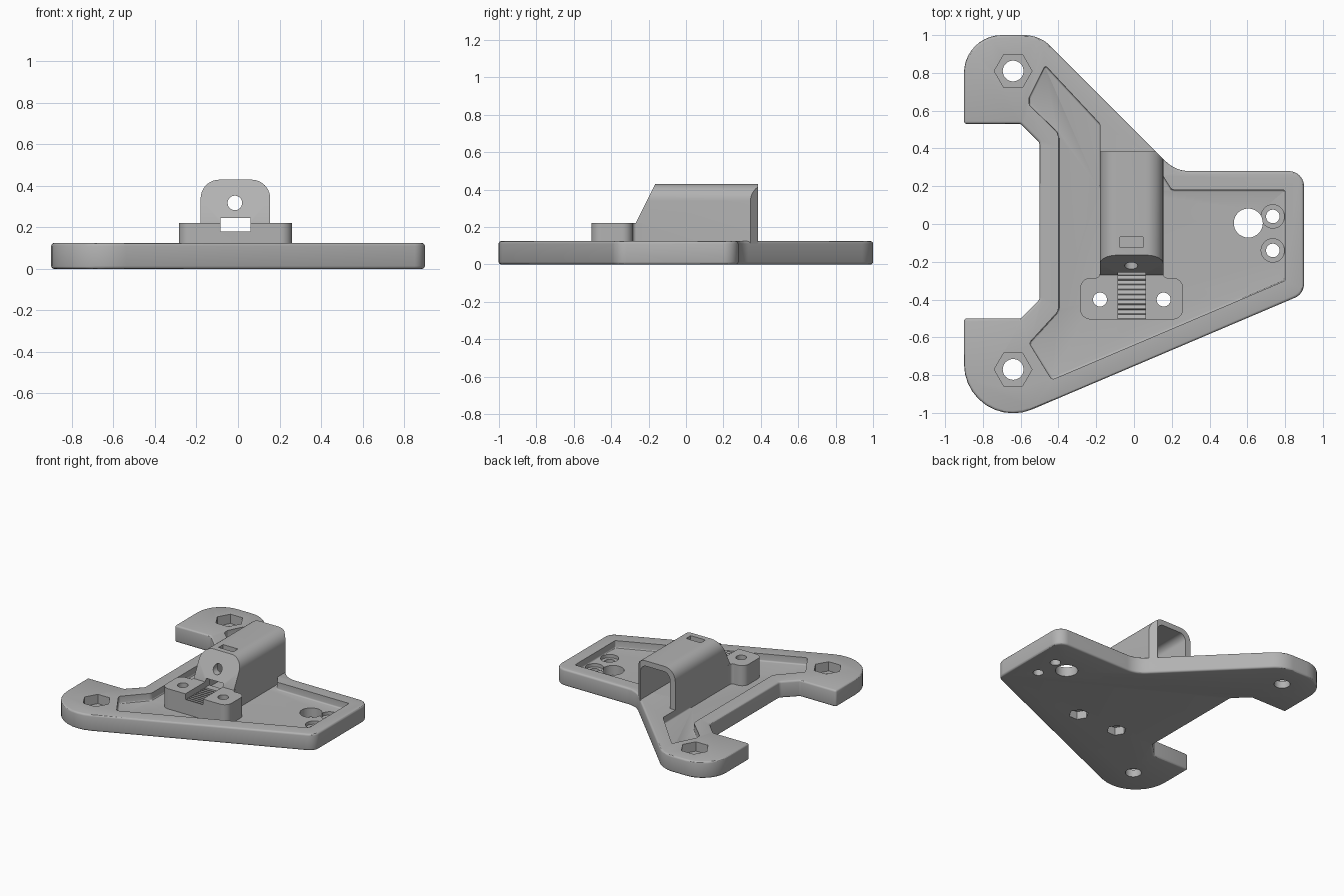
import bpy, bmesh, math
from mathutils import Vector

cube = bpy.data.objects.get("Cube")
if cube:
    bpy.data.objects.remove(cube, do_unlink=True)

grey = bpy.data.materials.new("mid_grey_plastic")
grey.use_nodes = True
grey.diffuse_color = (0.45, 0.45, 0.45, 1)
grey.node_tree.nodes["Principled BSDF"].inputs["Base Color"].default_value = (0.45, 0.45, 0.45, 1)


def rounded(points, steps=10):
    """Polygon of (x, y, radius) corners turned into a filleted outline."""
    out = []
    n = len(points)
    for i, (x, y, r) in enumerate(points):
        p = Vector((x, y))
        a = (Vector(points[i - 1][:2]) - p).normalized()
        b = (Vector(points[(i + 1) % n][:2]) - p).normalized()
        if r == 0:
            out.append(p)
            continue
        half = a.angle(b) / 2
        centre = p + (a + b).normalized() * (r / math.sin(half))
        start = p + a * (r / math.tan(half)) - centre
        sweep = (math.pi - 2 * half) * (1 if a.cross(b) < 0 else -1)
        for k in range(steps + 1):
            t = sweep * k / steps
            c, s = math.cos(t), math.sin(t)
            out.append(centre + Vector((start.x * c - start.y * s, start.x * s + start.y * c)))
    return out


def prism(name, outline, low, high, axis="z", cuts=()):
    """Extrude an outline along an axis, then trim with planes (point, normal)."""
    place = {"z": lambda u, v, w: (u, v, w),
             "y": lambda u, v, w: (u, w, v),
             "x": lambda u, v, w: (w, u, v)}[axis]
    bm = bmesh.new()
    face = bm.faces.new([bm.verts.new(place(p[0], p[1], low)) for p in outline])
    new = bmesh.ops.extrude_face_region(bm, geom=[face])["geom"]
    shift = Vector(place(0, 0, high - low))
    bmesh.ops.translate(bm, vec=shift, verts=[g for g in new if isinstance(g, bmesh.types.BMVert)])
    for point, normal in cuts:
        geom = bm.verts[:] + bm.edges[:] + bm.faces[:]
        bmesh.ops.bisect_plane(bm, geom=geom, dist=1e-5, plane_co=point, plane_no=normal, clear_outer=True)
        bmesh.ops.holes_fill(bm, edges=[e for e in bm.edges if e.is_boundary], sides=0)
    bmesh.ops.recalc_face_normals(bm, faces=bm.faces[:])
    mesh = bpy.data.meshes.new(name)
    bm.to_mesh(mesh)
    bm.free()
    mesh.materials.append(grey)
    ob = bpy.data.objects.new(name, mesh)
    bpy.context.collection.objects.link(ob)
    return ob


def ring(x, y, r, sides=32):
    return [(x + r * math.cos(math.tau * k / sides), y + r * math.sin(math.tau * k / sides))
            for k in range(sides)]


def box(x0, x1, y0, y1):
    return [(x0, y0), (x1, y0), (x1, y1), (x0, y1)]


def bevel(ob, width, segments=3):
    mod = ob.modifiers.new("soft_edges", "BEVEL")
    mod.width = width
    mod.segments = segments
    mod.limit_method = "ANGLE"
    mod.angle_limit = math.radians(40)


def bake(ob):
    bpy.context.view_layer.update()
    deps = bpy.context.evaluated_depsgraph_get()
    mesh = bpy.data.meshes.new_from_object(ob.evaluated_get(deps))
    ob.modifiers.clear()
    ob.data = mesh


def carve(ob, cutters):
    for cutter in cutters:
        mod = ob.modifiers.new(cutter.name, "BOOLEAN")
        mod.operation = "DIFFERENCE"
        mod.solver = "EXACT"
        mod.object = cutter
    bake(ob)


# Base plate with softened rim
plate = prism("base_plate", rounded([
    (-.9, .53, 0), (-.6, .53, .02), (-.5, .43, .03), (-.5, -.4, .03), (-.6, -.5, .02),
    (-.9, -.5, 0), (-.9, -1.135, .26), (.9, -.37, .08), (.9, .28, .08),
    (.22, .28, .18), (-.5, 1, .2), (-.9, 1, .2)]), 0, .125)
bevel(plate, .014)
bake(plate)

# Recessed floor of the plate
pocket = prism("pocket_cutter", rounded([
    (-.47, .84, .01), (-.18, .53, 0), (-.18, .2, 0), (.12, .2, 0), (.15, .26, 0), (.2, .18, .03),
    (.8, .18, .01), (.8, -.3, .01), (-.435, -.825, .02), (-.555, -.63, .02),
    (-.4, -.46, .05), (-.4, .48, .06), (-.555, .63, .02), (-.555, .67, .02)]), .07, .3)
bevel(pocket, .018)
bake(pocket)

# Plate holes: nut seats, cable hole, counterbored holes
plate_cutters = [pocket, prism("cable_hole_cutter", ring(.605, .005, .077), -.1, .3)]
for y in (.81, -.77):
    plate_cutters.append(prism("nut_seat_cutter", ring(-.64, y, .1, 6), .055, .3))
    plate_cutters.append(prism("bolt_hole_cutter", ring(-.64, y, .055), -.1, .3))
for y in (.04, -.14):
    plate_cutters.append(prism("counterbore_cutter", ring(.735, y, .062), .045, .3))
    plate_cutters.append(prism("small_hole_cutter", ring(.735, y, .036), -.1, .3))

# Clamp screws, shared by plate and clamp block
screw_cutters = []
for x in (-.18, .157):
    screw_cutters.append(prism("clamp_hole_cutter", ring(x, -.4, .037), -.1, .5))
    screw_cutters.append(prism("clamp_nut_cutter", ring(x, -.4, .068, 6), -.1, .06))
carve(plate, plate_cutters + screw_cutters)

# Housing: arched tunnel with sloped nose and a trimmed rear corner
slope = (0, -.21, .105)
housing = prism("housing", rounded([
    (-.18, .03, 0), (.155, .03, 0), (.155, .43, .09), (-.18, .43, .09)]), -.27, .385, "y",
    [((0, -.27, .22), slope), ((.25, .25, 0), (1, 1, 0))])
tunnel = prism("tunnel_cutter", rounded([
    (-.135, .125, 0), (.11, .125, 0), (.11, .39, .05), (-.135, .39, .05)]), -.22, .6, "y",
    [((0, -.22, .22), slope)])

# Slot with a toothed floor through the clamp block and the nose
teeth = []
for k in range(9):
    y = -.5 + k * .026
    teeth += [(y, .18), (y + .02, .165), (y + .021, .18)]
slot = prism("slot_cutter", [(-.6, .18)] + teeth + [(-.15, .18), (-.15, .245), (-.6, .245)],
             -.085, .06, "x")
nose_hole = prism("nose_hole_cutter", ring(-.015, .318, .035), -.5, -.05, "y")
window = prism("window_cutter", box(-.075, .048, -.125, -.07), .3, .6)
carve(housing, [tunnel, slot, nose_hole, window])

# Clamp block with a filleted neck into the housing
block = prism("clamp_block", rounded([
    (-.285, -.505, .055), (.26, -.505, .055), (.26, -.285, .055), (.157, -.285, .02),
    (.155, -.23, 0), (-.18, -.23, 0), (-.182, -.285, .02), (-.285, -.285, .055)]), .05, .222)
carve(block, [tunnel, slot] + screw_cutters)

# Remove cutters and smooth the finished parts
parts = [plate, housing, block]
for ob in list(bpy.data.objects):
    if ob.name.split(".")[0].endswith("_cutter"):
        bpy.data.objects.remove(ob, do_unlink=True)
bpy.ops.object.select_all(action="DESELECT")
for ob in parts:
    ob.select_set(True)
bpy.context.view_layer.objects.active = plate
bpy.ops.object.shade_smooth_by_angle(angle=math.radians(30))
